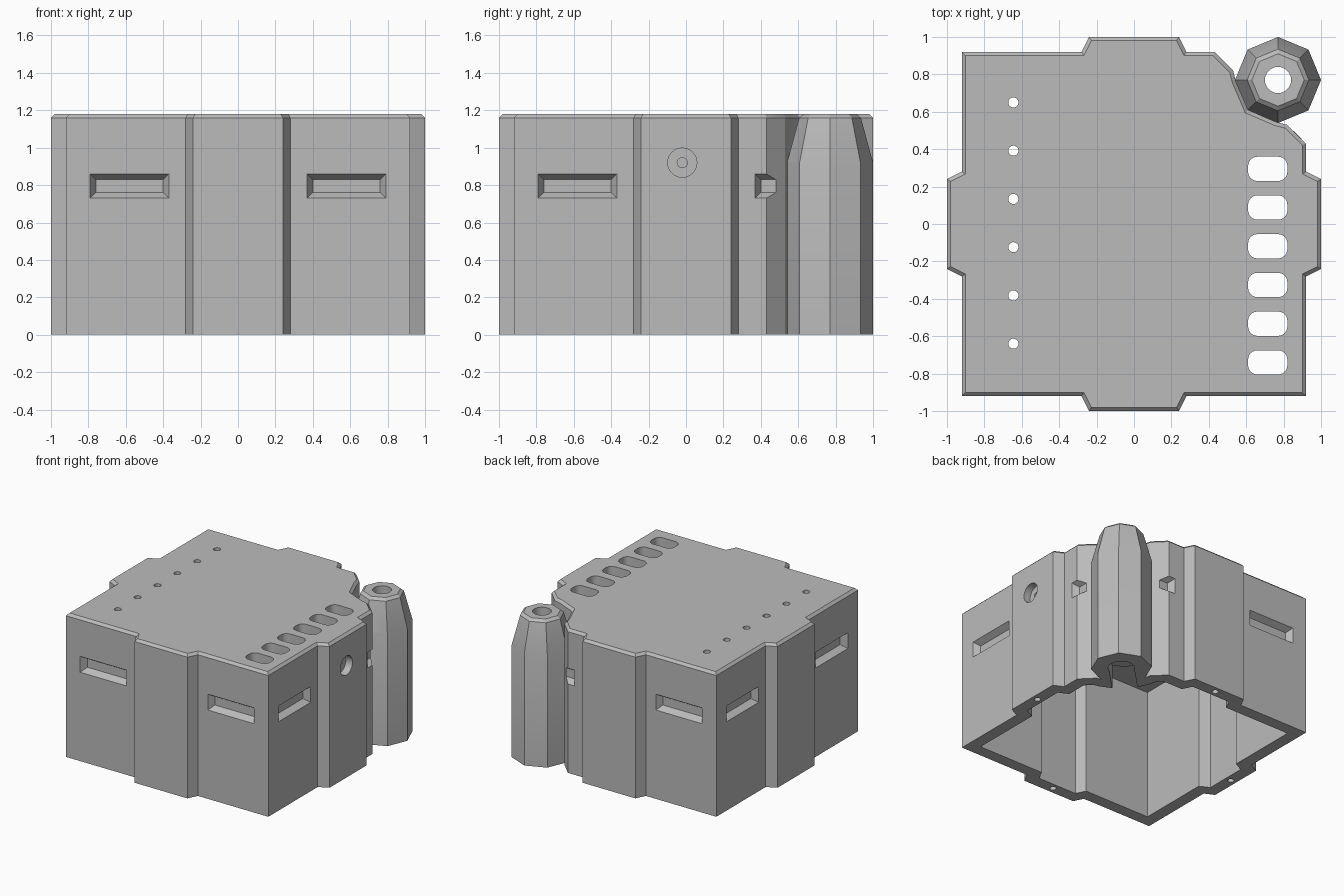
import bpy
import bmesh
from math import sin, cos, pi
from mathutils import Vector, Matrix

cube = bpy.data.objects.get("Cube")
if cube:
    bpy.data.objects.remove(cube, do_unlink=True)

grey = bpy.data.materials.new("plain_grey")
grey.use_nodes = True
grey.diffuse_color = (0.5, 0.5, 0.5, 1)
grey.node_tree.nodes["Principled BSDF"].inputs["Base Color"].default_value = (0.5, 0.5, 0.5, 1)

WALL, TOP, EDGE = 0.1, 1.18, 0.02
TOWER = Vector((0.77, 0.77))


def inset(points, d):
    """Mitred inward offset of a counter-clockwise outline."""
    result = []
    for i, p in enumerate(points):
        a = (p - points[i - 1]).normalized()
        b = (points[(i + 1) % len(points)] - p).normalized()
        na, nb = Vector((-a.y, a.x)), Vector((-b.y, b.x))
        result.append(p + (na + nb) * d / (1 + na.dot(nb)))
    return result


def circle(x, y, r, n=32):
    return [Vector((x + r * cos(2 * pi * i / n), y + r * sin(2 * pi * i / n))) for i in range(n)]


def rounded_rect(x, y, w, h, r, n=6):
    points = []
    for k, (sx, sy) in enumerate(((1, 1), (-1, 1), (-1, -1), (1, -1))):
        for i in range(n + 1):
            t = (k + i / n) * pi / 2
            points.append(Vector((x + sx * (w / 2 - r) + r * cos(t),
                                  y + sy * (h / 2 - r) + r * sin(t))))
    return points


def rect(x, y, w, h):
    return [Vector((x + sx * w / 2, y + sy * h / 2))
            for sx, sy in ((-1, -1), (1, -1), (1, 1), (-1, 1))]


def loft(bm, levels, matrix=Matrix()):
    """Closed solid through (outline, height) levels."""
    rings = [[bm.verts.new(matrix @ Vector((p.x, p.y, z))) for p in pts] for pts, z in levels]
    n = len(rings[0])
    for low, high in zip(rings, rings[1:]):
        for i in range(n):
            j = (i + 1) % n
            bm.faces.new((low[i], low[j], high[j], high[i]))
    bm.faces.new(rings[0][::-1])
    bm.faces.new(rings[-1])


def make(name, bm, helper=False):
    bmesh.ops.recalc_face_normals(bm, faces=bm.faces)
    mesh = bpy.data.meshes.new(name)
    bm.to_mesh(mesh)
    bm.free()
    mesh.materials.append(grey)
    obj = bpy.data.objects.new(name, mesh)
    bpy.context.collection.objects.link(obj)
    if helper:
        obj.hide_render = True
        obj.hide_set(True)
    return obj


def combine(target, other, operation="DIFFERENCE"):
    mod = target.modifiers.new(other.name, "BOOLEAN")
    mod.operation, mod.object, mod.solver = operation, other, "EXACT"


# Plan of the housing: a square with a bump on each side and a notched corner
outline = []
side = [(-0.92, -0.92), (-0.28, -0.92), (-0.24, -1), (0.24, -1), (0.28, -0.92)]
for k in range(4):
    turn = Matrix.Rotation(k * pi / 2, 2)
    if k == 2:
        half = [Vector(p) for p in ((0.92, 0.43), (0.82, 0.53), (0.76, 0.545))]
        outline += half + [Vector((0.61, 0.61))] + [p.yx for p in reversed(half)]
    outline += [turn @ Vector(p) for p in (side[1:] if k == 2 else side)]

bm = bmesh.new()
loft(bm, [(outline, 0), (outline, TOP - EDGE), (inset(outline, EDGE), TOP)])
housing = make("housing", bm)

# Open-bottomed interior
bm = bmesh.new()
hollow = inset(outline, WALL)
loft(bm, [(hollow, -0.1), (hollow, TOP - WALL)])
combine(housing, make("interior_cutter", bm, True))

# Vents, pin holes, grip pockets, rim holes and side port
bm = bmesh.new()
for i in range(6):
    vent = rounded_rect(0.715, 0.295 - 0.207 * i, 0.21, 0.13, 0.05)
    loft(bm, [(vent, 1), (vent, 1.3)])
    pin = circle(-0.645, 0.65 - 0.258 * i, 0.027, 24)
    loft(bm, [(pin, 1), (pin, 1.3)])
for k in range(4):
    face = Matrix.Rotation(k * pi / 2, 4, "Z") @ Matrix.Rotation(pi / 2, 4, "X")
    for x in (-0.58, 0.58):
        loft(bm, [(rect(x, 0.795, 0.36, 0.07), 0.87),
                  (rect(x, 0.795, 0.492, 0.202), 0.98)], face)
    centre = Matrix.Rotation(k * pi / 2, 2) @ Vector((0.95, 0))
    hole = circle(centre.x, centre.y, 0.025, 16)
    loft(bm, [(hole, -0.1), (hole, 0.06)])
right_face = Matrix.Rotation(pi / 2, 4, "Z") @ Matrix.Rotation(pi / 2, 4, "X")
port = circle(-0.02, 0.92, 0.078)
loft(bm, [(port, 0.94), (port, 1.1)], right_face)
combine(housing, make("opening_cutter", bm, True))

bm = bmesh.new()
bore = circle(-0.02, 0.92, 0.027, 24)
loft(bm, [(bore, 0.8), (bore, 1.05)], right_face)
combine(housing, make("port_bore_cutter", bm, True))

# Eight-sided corner tower with a tapered top
bm = bmesh.new()
loft(bm, [(circle(*TOWER, r, 8), z) for r, z in
          ((0.23, 0), (0.23, 0.92), (0.165, TOP - EDGE), (0.14, TOP))])
combine(housing, make("corner_tower", bm, True), "UNION")

# Tower bore, narrower at the top, and the channel into the interior
bm = bmesh.new()
loft(bm, [(circle(*TOWER, r), z) for r, z in
          ((0.1, -0.1), (0.1, 1.06), (0.07, 1.09), (0.07, 1.3))])
combine(housing, make("tower_bore_cutter", bm, True))

bm = bmesh.new()
channel = rect(-0.18, 0, 0.36, 0.19)
loft(bm, [(channel, -0.1), (channel, 0.2)],
     Matrix.Translation((*TOWER, 0)) @ Matrix.Rotation(pi / 4, 4, "Z"))
combine(housing, make("channel_cutter", bm, True))

# Bake the cuts and remove the helpers
bpy.context.view_layer.update()
evaluated = housing.evaluated_get(bpy.context.evaluated_depsgraph_get())
housing_mesh = bpy.data.meshes.new_from_object(evaluated)
helpers = [m.object for m in housing.modifiers]
housing.modifiers.clear()
housing.data = housing_mesh
for helper in helpers:
    bpy.data.objects.remove(helper, do_unlink=True)

housing_mesh.materials.clear()
housing_mesh.materials.append(grey)
for poly in housing_mesh.polygons:
    poly.material_index = 0
bpy.ops.object.select_all(action="DESELECT")
housing.select_set(True)
bpy.context.view_layer.objects.active = housing
bpy.ops.object.shade_smooth_by_angle(angle=pi / 7)
